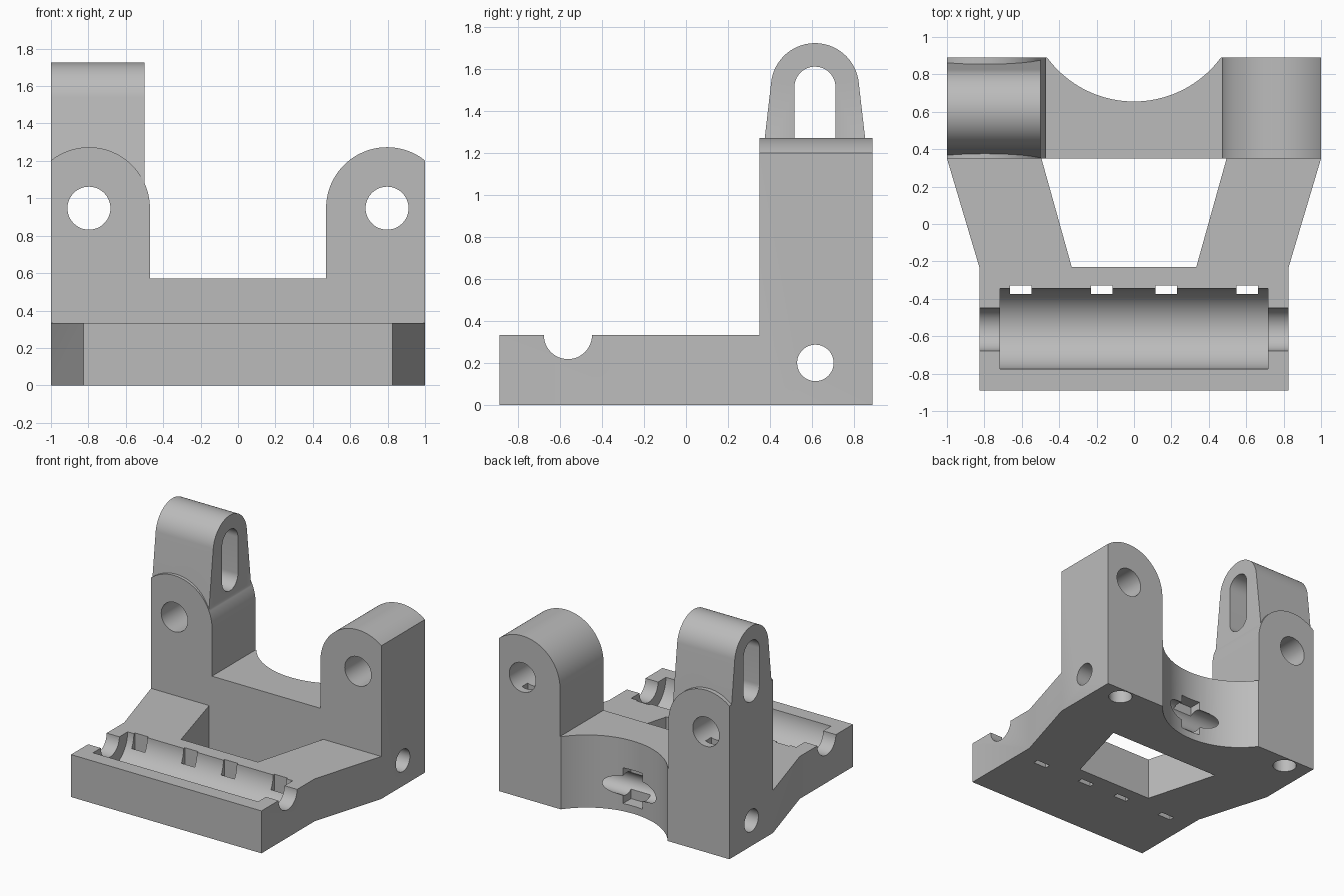
import bpy, bmesh, math
from mathutils import Vector

if "Cube" in bpy.data.objects:
    bpy.data.objects.remove(bpy.data.objects["Cube"])

grey = bpy.data.materials.new("plain grey")
grey.diffuse_color = (0.50, 0.50, 0.50, 1)
grey.use_nodes = True
grey.node_tree.nodes["Principled BSDF"].inputs["Base Color"].default_value = grey.diffuse_color


def prism(name, pts, axis, lo, hi):
    """Extrude a closed 2D profile along an axis from lo to hi."""
    place = {"x": lambda a, b, t: (t, a, b),
             "y": lambda a, b, t: (a, t, b),
             "z": lambda a, b, t: (a, b, t)}[axis]
    bm = bmesh.new()
    face = bm.faces.new([bm.verts.new(place(a, b, lo)) for a, b in pts])
    ext = bmesh.ops.extrude_face_region(bm, geom=[face])
    moved = [v for v in ext["geom"] if isinstance(v, bmesh.types.BMVert)]
    bmesh.ops.translate(bm, verts=moved, vec=Vector(place(0, 0, hi - lo)))
    bmesh.ops.recalc_face_normals(bm, faces=bm.faces)
    mesh = bpy.data.meshes.new(name)
    bm.to_mesh(mesh)
    bm.free()
    obj = bpy.data.objects.new(name, mesh)
    bpy.context.collection.objects.link(obj)
    mesh.materials.append(grey)
    return obj


def arc(cx, cy, r, a0, a1, n):
    return [(cx + r * math.cos(math.radians(a0 + (a1 - a0) * i / n)),
             cy + r * math.sin(math.radians(a0 + (a1 - a0) * i / n))) for i in range(n + 1)]


def circle(cx, cy, r, n=48):
    return arc(cx, cy, r, 0, 360, n)[:-1]


def rect(x0, x1, y0, y1):
    return [(x0, y0), (x1, y0), (x1, y1), (x0, y1)]


def combine(target, tool, operation):
    """Apply one boolean and discard the tool."""
    mod = target.modifiers.new("combine", "BOOLEAN")
    mod.operation, mod.solver, mod.object = operation, "EXACT", tool
    bpy.ops.object.select_all(action="DESELECT")
    bpy.context.view_layer.objects.active = target
    target.select_set(True)
    bpy.ops.object.modifier_apply(modifier=mod.name)
    bpy.data.objects.remove(tool)


def cut(target, *args):
    combine(target, prism("cutter", *args), "DIFFERENCE")


def mirrored(half):
    return half + [(-x, y) for x, y in reversed(half)]


BACK, WALL = 0.89, 0.35
TX, TZ, TR = 0.797, 0.947, 0.326      # tower dome centre and radius
EY = 0.615                            # eye and cross hole depth

# Rear wall with two domed towers
clip = math.degrees(math.acos((1 - TX) / TR))
half = [(1, 0)] + arc(TX, TZ, TR, clip, 180, 40) + [(TX - TR, 0.57)]
bracket = prism("bracket", mirrored(half), "y", WALL, BACK)

# Flared base frame with its window
base = prism("base_frame", mirrored([(0.827, -0.89), (0.827, -0.23), (1, WALL), (0.9, 0.5)]),
             "z", 0, 0.333)
cut(base, mirrored([(0.333, -0.23), (0.495, WALL)]), "z", -0.1, 0.5)

# Trough, end grooves and strap slots
cut(base, circle(-0.56, 0.333, 0.215, 80), "x", -0.717, 0.717)
cut(base, circle(-0.563, 0.333, 0.115), "x", -1.2, 1.2)
for x in (-0.605, -0.173, 0.173, 0.605):
    cut(base, rect(x - 0.058, x + 0.058, -0.373, -0.33), "z", -0.1, 0.5)
combine(bracket, base, "UNION")

# Tapered eye on the left tower
eye = prism("eye", [(EY - 0.265, 1.05), (EY + 0.265, 1.05)] + arc(EY, 1.515, 0.21, 7, 173, 48),
            "x", -1, -0.5)
combine(bracket, eye, "UNION")
cut(bracket, arc(EY, 1.515, 0.098, 0, 180, 24) + arc(EY, 1.23, 0.098, 180, 360, 24),
    "x", -1.2, -0.4)

# Round recess in the back
cut(bracket, circle(0, 1.232, 0.577, 128), "z", -0.1, 0.8)

# Tower pin holes, their nut pockets and the screw holes from below
for s in (-1, 1):
    cut(bracket, circle(s * TX, TZ, 0.115), "y", 0, 1.2)
    cut(bracket, rect(s * TX - 0.045, s * TX + 0.045, 0.76, 0.83), "z", 0.72, 0.9)
    cut(bracket, circle(s * 0.8, 0.795, 0.087), "z", -0.1, 0.4)

# Cross hole and central nut pocket
cut(bracket, circle(0.617, 0.2, 0.087), "x", -1.2, 1.2)
cut(bracket, rect(-0.085, 0.085, 0.06, 0.34), "y", 0.56, 0.75)

bpy.ops.object.select_all(action="DESELECT")
bpy.context.view_layer.objects.active = bracket
bracket.select_set(True)
bpy.ops.object.shade_smooth_by_angle(angle=math.radians(25))
